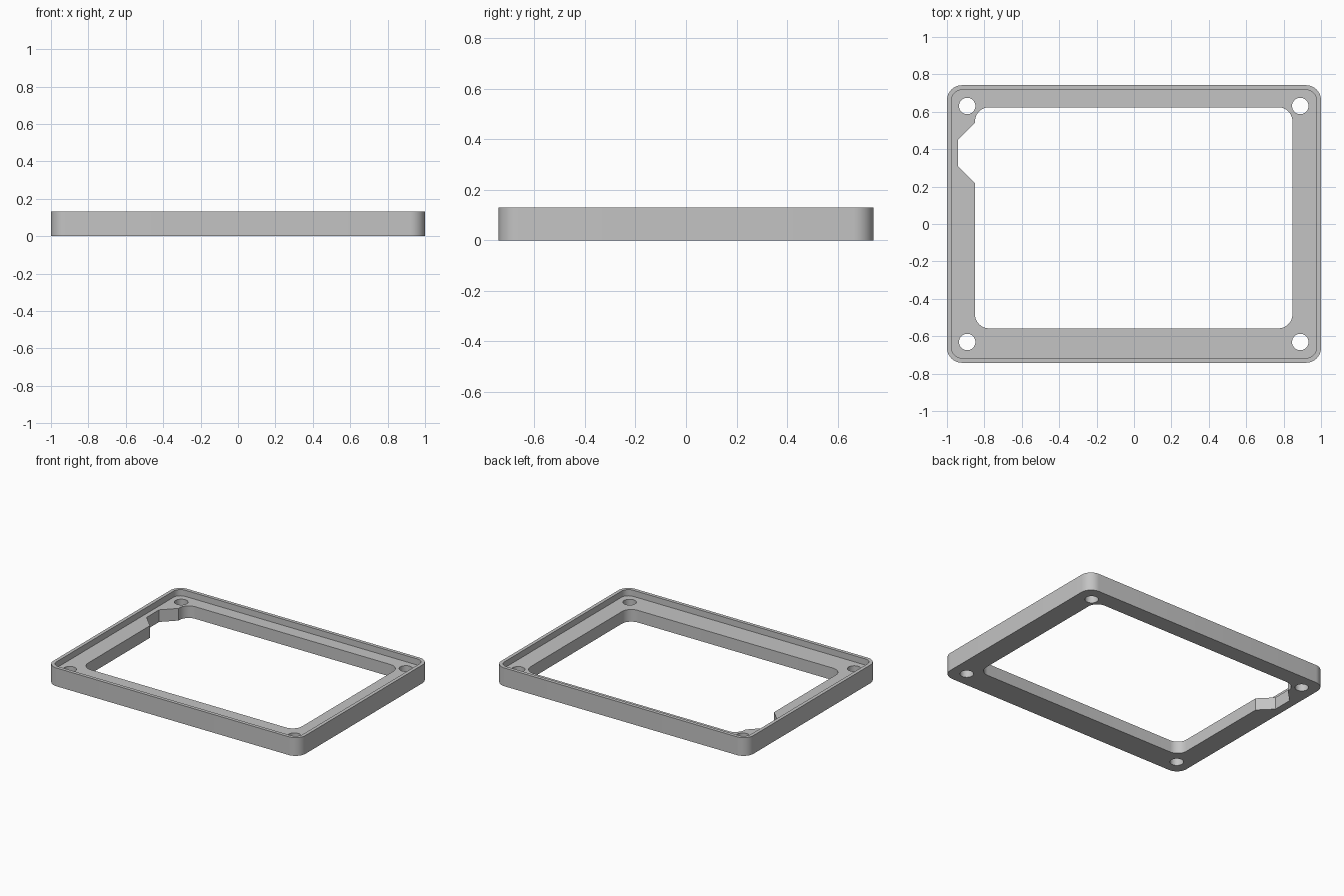
import bpy
import bmesh
from math import pi, cos, sin, radians

if "Cube" in bpy.data.objects:
    bpy.data.objects.remove(bpy.data.objects["Cube"], do_unlink=True)

HEIGHT = 0.131
FLOOR = 0.087
HALF_X, HALF_Y = 1.0, 0.742
LIP = 0.025

grey = bpy.data.materials.new("light grey")
grey.use_nodes = True
colour = (0.55, 0.55, 0.55, 1)
grey.diffuse_color = colour
grey.node_tree.nodes["Principled BSDF"].inputs["Base Color"].default_value = colour


def arc(cx, cy, r, start, sweep, steps):
    return [(cx + r * cos(start + sweep * i / steps),
             cy + r * sin(start + sweep * i / steps)) for i in range(steps + 1)]


def rounded_rect(x0, x1, y0, y1, r):
    """Counter-clockwise outline, starting at the right end of the back edge."""
    corners = [(x1 - r, y1 - r), (x0 + r, y1 - r), (x0 + r, y0 + r), (x1 - r, y0 + r)]
    points = []
    for i, (cx, cy) in enumerate(corners):
        points += arc(cx, cy, r, i * pi / 2, pi / 2, 10)
    return points


def prism(name, outline, z0, z1):
    bm = bmesh.new()
    base = bm.faces.new([bm.verts.new((x, y, z0)) for x, y in outline])
    top = bmesh.ops.extrude_face_region(bm, geom=[base])["geom"]
    verts = [v for v in top if isinstance(v, bmesh.types.BMVert)]
    bmesh.ops.translate(bm, verts=verts, vec=(0, 0, z1 - z0))
    bmesh.ops.recalc_face_normals(bm, faces=bm.faces)
    mesh = bpy.data.meshes.new(name)
    bm.to_mesh(mesh)
    bm.free()
    mesh.materials.append(grey)
    obj = bpy.data.objects.new(name, mesh)
    bpy.context.collection.objects.link(obj)
    return obj


# Solid rounded block that becomes the frame
frame = prism("bezel_frame", rounded_rect(-HALF_X, HALF_X, -HALF_Y, HALF_Y, 0.08), 0, HEIGHT)

# Shallow recess that leaves a thin raised lip
ix, iy = HALF_X - LIP, HALF_Y - LIP
cutters = [prism("recess_cutter", rounded_rect(-ix, ix, -iy, iy, 0.055), FLOOR, 0.3)]

# Window with a tapered notch in its left-hand edge as seen from above
window = rounded_rect(-0.85, 0.847, -0.558, 0.624, 0.075)
window[22:22] = [(-0.85, 0.541), (-0.941, 0.45), (-0.941, 0.308), (-0.85, 0.217)]
cutters.append(prism("window_cutter", window, -0.1, 0.3))

# Screw holes in the four corners
for x in (-0.892, 0.889):
    for y in (-0.631, 0.631):
        circle = arc(x, y, 0.044, 0, 2 * pi, 32)[:-1]
        cutters.append(prism("screw_hole_cutter", circle, -0.1, 0.3))

for cutter in cutters:
    cutter.hide_render = True
    mod = frame.modifiers.new(cutter.name, "BOOLEAN")
    mod.operation = "DIFFERENCE"
    mod.solver = "EXACT"
    mod.object = cutter

# Bake the cuts and drop the cutters
graph = bpy.context.evaluated_depsgraph_get()
graph.update()
result = bpy.data.meshes.new_from_object(frame.evaluated_get(graph))
frame.modifiers.clear()
frame.data = result
for cutter in cutters:
    bpy.data.objects.remove(cutter, do_unlink=True)

# Smooth round corners and holes, crisp edges elsewhere
for poly in result.polygons:
    poly.use_smooth = True
result.set_sharp_from_angle(angle=radians(30))
